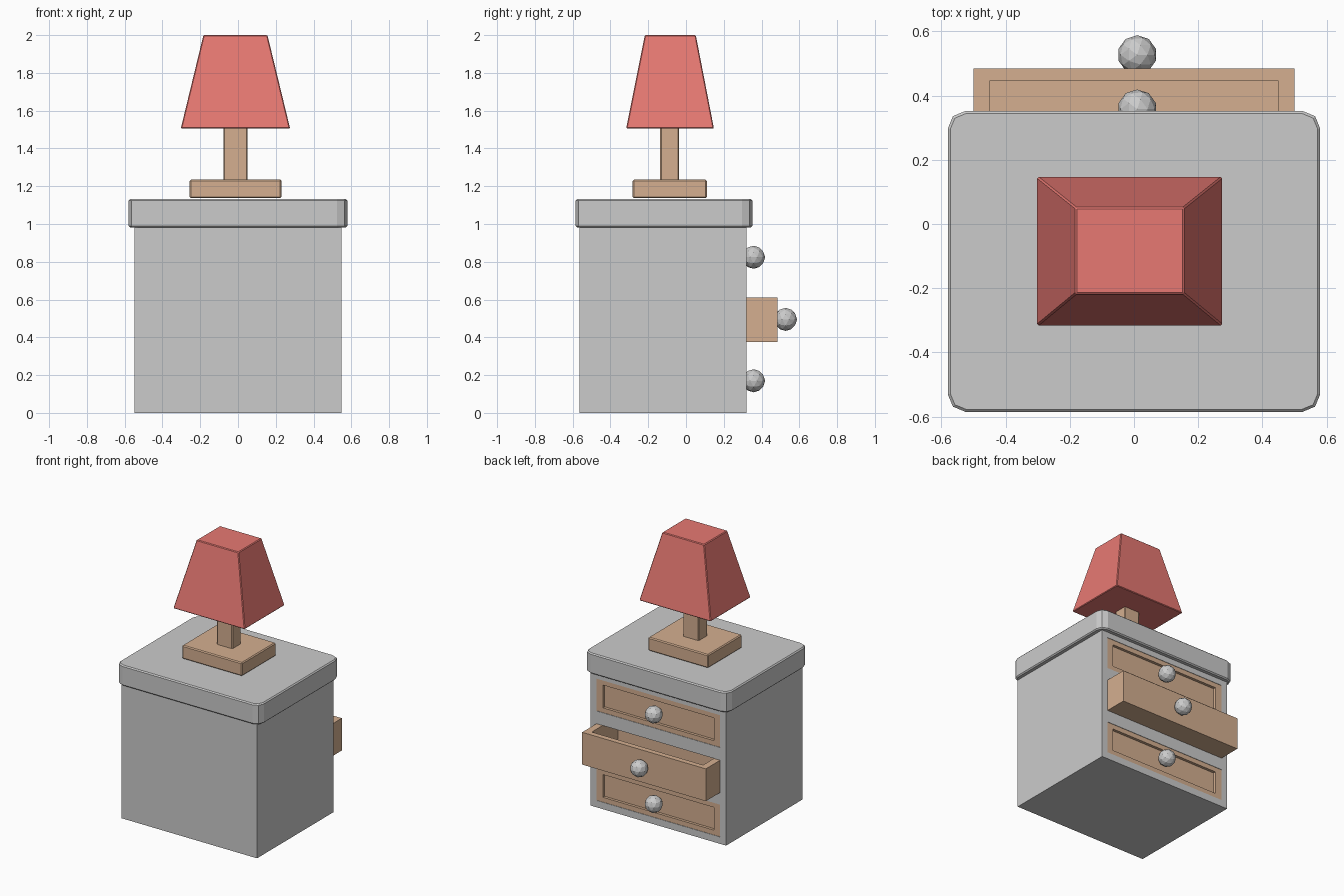
import bpy, bmesh
from mathutils import Vector

if "Cube" in bpy.data.objects:
    bpy.data.objects.remove(bpy.data.objects["Cube"])


def material(name, color):
    m = bpy.data.materials.new(name)
    m.diffuse_color = color
    m.use_nodes = True
    m.node_tree.nodes["Principled BSDF"].inputs["Base Color"].default_value = m.diffuse_color
    return m


wood = material("wood", (0.66, 0.43, 0.28, 1))
red = material("red_fabric", (0.80, 0.19, 0.17, 1))


def finish(name, bm, mat=None):
    bmesh.ops.recalc_face_normals(bm, faces=bm.faces)
    me = bpy.data.meshes.new(name)
    bm.to_mesh(me)
    bm.free()
    ob = bpy.data.objects.new(name, me)
    bpy.context.collection.objects.link(ob)
    if mat:
        me.materials.append(mat)
    return ob


def box_bm(lo, hi):
    bm = bmesh.new()
    bmesh.ops.create_cube(bm, size=1)
    lo, hi = Vector(lo), Vector(hi)
    for v in bm.verts:
        v.co = (lo + hi) / 2 + v.co * (hi - lo)
    return bm


def bevel(bm, edges, width, segments=1):
    bmesh.ops.bevel(bm, geom=list(edges), offset=width, segments=segments,
                    profile=0.5, affect='EDGES')


def cut(target, lo, hi):
    cutter = finish("cutter", box_bm(lo, hi))
    cutter.hide_render = True
    cutter.hide_set(True)
    mod = target.modifiers.new("cut", 'BOOLEAN')
    mod.operation = 'DIFFERENCE'
    mod.solver = 'EXACT'
    mod.object = cutter
    bpy.context.view_layer.objects.active = target
    bpy.ops.object.modifier_apply(modifier=mod.name)
    bpy.data.objects.remove(cutter)


# cabinet body with drawer openings on the +y side
FACE = 0.32
HALF_H = 0.118
levels = {"bottom": 0.168, "middle": 0.493, "top": 0.822}
body = finish("cabinet_body", box_bm((-0.548, -0.563, 0), (0.548, FACE, 0.985)))
for level, z in levels.items():
    back = 0.1 if level == "middle" else 0.27
    cut(body, (-0.5, back, z - HALF_H), (0.5, 0.4, z + HALF_H))

# tabletop with rounded corners
bm = box_bm((-0.58, -0.585, 0.982), (0.58, 0.352, 1.132))
bevel(bm, [e for e in bm.edges if abs(e.verts[0].co.z - e.verts[1].co.z) > 0.1], 0.055, 2)
bevel(bm, [e for e in bm.edges if abs(e.verts[0].co.z - e.verts[1].co.z) < 0.01
           and len({round(f.normal.z) for f in e.link_faces}) > 1], 0.008)
finish("tabletop", bm)

# drawers and knobs
for level, z in levels.items():
    is_open = level == "middle"
    front = 0.485 if is_open else FACE - 0.003
    back = 0.1 if is_open else 0.27
    drawer = finish(level + "_drawer",
                    box_bm((-0.5, back, z - HALF_H), (0.5, front, z + HALF_H)), wood)
    if is_open:
        cut(drawer, (-0.45, back + 0.04, z - HALF_H + 0.03), (0.45, front - 0.04, z + 0.3))
    else:
        cut(drawer, (-0.45, front - 0.02, z - 0.083), (0.45, front + 0.1, z + 0.083))
    bm = bmesh.new()
    bmesh.ops.create_icosphere(bm, subdivisions=2, radius=0.061)
    bmesh.ops.translate(bm, verts=bm.verts,
                        vec=(0.01, 0.527 if is_open else 0.358, z + 0.002))
    finish(level + "_knob", bm)

# lamp base and post
bm = box_bm((-0.256, -0.282, 1.137), (0.23, 0.11, 1.235))
bevel(bm, bm.edges, 0.007)
finish("lamp_base", bm, wood)
bm = box_bm((-0.077, -0.137, 1.23), (0.05, -0.036, 1.51))
bevel(bm, [e for e in bm.edges if abs(e.verts[0].co.z - e.verts[1].co.z) > 0.1], 0.006)
finish("lamp_post", bm, wood)

# tapered lampshade
bm = box_bm((-0.303, -0.317, 1.505), (0.276, 0.148, 2.0))
for v in bm.verts:
    if v.co.z > 1.8:
        v.co.x = -0.183 if v.co.x < 0 else 0.156
        v.co.y = -0.218 if v.co.y < 0 else 0.052
bevel(bm, bm.edges, 0.005)
finish("lampshade", bm, red)
